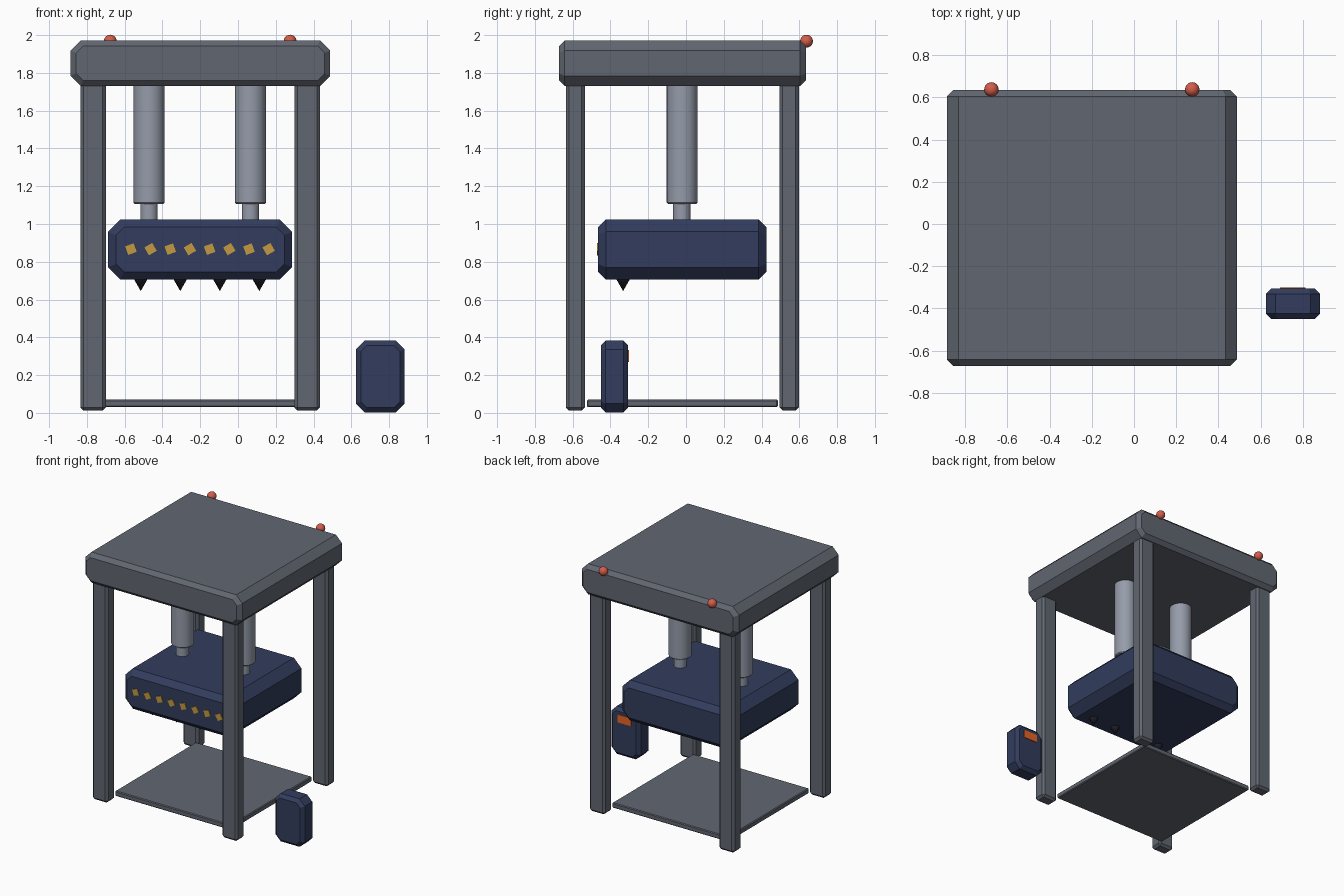
import bpy, bmesh, math
from mathutils import Matrix

if "Cube" in bpy.data.objects:
    bpy.data.objects.remove(bpy.data.objects["Cube"])


def mat(name, r, g, b):
    m = bpy.data.materials.new(name)
    m.diffuse_color = (r, g, b, 1)
    m.use_nodes = True
    m.node_tree.nodes["Principled BSDF"].inputs["Base Color"].default_value = m.diffuse_color
    return m


STEEL = mat("steel", 0.12, 0.135, 0.165)
CHROME = mat("chrome", 0.30, 0.33, 0.40)
NAVY = mat("navy", 0.032, 0.046, 0.11)
DARK = mat("dark", 0.02, 0.02, 0.03)
GOLD = mat("gold", 0.55, 0.32, 0.05)
ORANGE = mat("orange", 0.8, 0.13, 0.02)
RED = mat("red", 0.65, 0.11, 0.07)


def finish(bm, name, material, smooth=False):
    bmesh.ops.recalc_face_normals(bm, faces=bm.faces)
    me = bpy.data.meshes.new(name)
    bm.to_mesh(me)
    bm.free()
    me.materials.append(material)
    ob = bpy.data.objects.new(name, me)
    bpy.context.collection.objects.link(ob)
    if smooth:
        bpy.ops.object.select_all(action='DESELECT')
        bpy.context.view_layer.objects.active = ob
        ob.select_set(True)
        bpy.ops.object.shade_smooth_by_angle(angle=math.radians(35))
    return ob


def octagon_block(name, x, y, z, cut, inset, material):
    """Box with an octagonal front profile and bevelled front and back rims."""
    bm = bmesh.new()
    rings = []
    for py, d in ((y[0], inset), (y[0] + inset, 0), (y[1] - inset, 0), (y[1], inset)):
        x0, x1, z0, z1 = x[0] + d, x[1] - d, z[0] + d, z[1] - d
        c = cut - d * (2 - math.sqrt(2))
        pts = [(x0 + c, z0), (x1 - c, z0), (x1, z0 + c), (x1, z1 - c),
               (x1 - c, z1), (x0 + c, z1), (x0, z1 - c), (x0, z0 + c)]
        rings.append([bm.verts.new((px, py, pz)) for px, pz in pts])
    for a, b in zip(rings, rings[1:]):
        for i in range(8):
            j = (i + 1) % 8
            bm.faces.new((a[i], a[j], b[j], b[i]))
    bm.faces.new(rings[0])
    bm.faces.new(rings[-1])
    return finish(bm, name, material)


def box(name, x, y, z, bevel, material, rot=0):
    bm = bmesh.new()
    bmesh.ops.create_cube(bm, size=1)
    bm.transform(Matrix.Diagonal((x[1] - x[0], y[1] - y[0], z[1] - z[0], 1)))
    if bevel:
        bmesh.ops.bevel(bm, geom=bm.edges[:], offset=bevel, offset_type='OFFSET',
                        segments=1, affect='EDGES')
    centre = [sum(v) / 2 for v in (x, y, z)]
    bm.transform(Matrix.Translation(centre) @ Matrix.Rotation(rot, 4, 'Y'))
    return finish(bm, name, material)


def cone(name, x, y, z0, z1, r0, r1, material, sides=32, bevel=0):
    bm = bmesh.new()
    bmesh.ops.create_cone(bm, cap_ends=True, segments=sides, radius1=r0, radius2=r1,
                          depth=z1 - z0,
                          matrix=Matrix.Translation((x, y, (z0 + z1) / 2)))
    if bevel:
        rims = [e for e in bm.edges if abs(e.verts[0].co.z - e.verts[1].co.z) < 1e-5]
        bmesh.ops.bevel(bm, geom=rims, offset=bevel, segments=1, affect='EDGES')
    return finish(bm, name, material, smooth=True)


# Frame: top beam, four legs, base plate
octagon_block("top_beam", (-0.887, 0.488), (-0.672, 0.634), (1.73, 1.972), 0.054, 0.03, STEEL)
for side, x in (("left", (-0.835, -0.70)), ("right", (0.298, 0.434))):
    for end, y in (("front", (-0.636, -0.535)), ("back", (0.495, 0.597))):
        box(f"{end}_{side}_leg", x, y, (0.012, 1.75), 0.017, STEEL)
box("base_plate", (-0.71, 0.307), (-0.525, 0.486), (0.03, 0.07), 0.006, STEEL)

# Hydraulic cylinders and rods
for side, x in (("left", -0.471), ("right", 0.066)):
    cone(f"{side}_cylinder", x, -0.02, 1.107, 1.76, 0.082, 0.082, CHROME, bevel=0.006)
    cone(f"{side}_rod", x, -0.022, 0.98, 1.12, 0.046, 0.046, CHROME)

# Press head with teeth and hazard marks
octagon_block("press_head", (-0.688, 0.287), (-0.466, 0.426), (0.705, 1.025), 0.066, 0.042, NAVY)
for i in range(4):
    bm_x = -0.515 + i * 0.2093
    cone(f"tooth_{i + 1}", bm_x, -0.333, 0.645, 0.715, 0.0, 0.04, DARK, sides=12)
for i in range(8):
    x = -0.567 + i * 0.1042
    box(f"hazard_mark_{i + 1}", (x - 0.024, x + 0.024), (-0.472, -0.45), (0.843, 0.891), 0,
        GOLD, math.radians(-20 if i % 2 == 0 else -30))

# Control box with its rear screen
octagon_block("control_box", (0.625, 0.882), (-0.45, -0.306), (0.003, 0.382), 0.046, 0.025, NAVY)
box("control_screen", (0.692, 0.812), (-0.32, -0.301), (0.27, 0.333), 0, ORANGE)

# Warning lamps on the rear edge
for side, x in (("left", -0.676), ("right", 0.276)):
    bm = bmesh.new()
    bmesh.ops.create_uvsphere(bm, u_segments=24, v_segments=12, radius=0.034,
                              matrix=Matrix.Translation((x, 0.638, 1.968)))
    finish(bm, f"{side}_lamp", RED, smooth=True)
